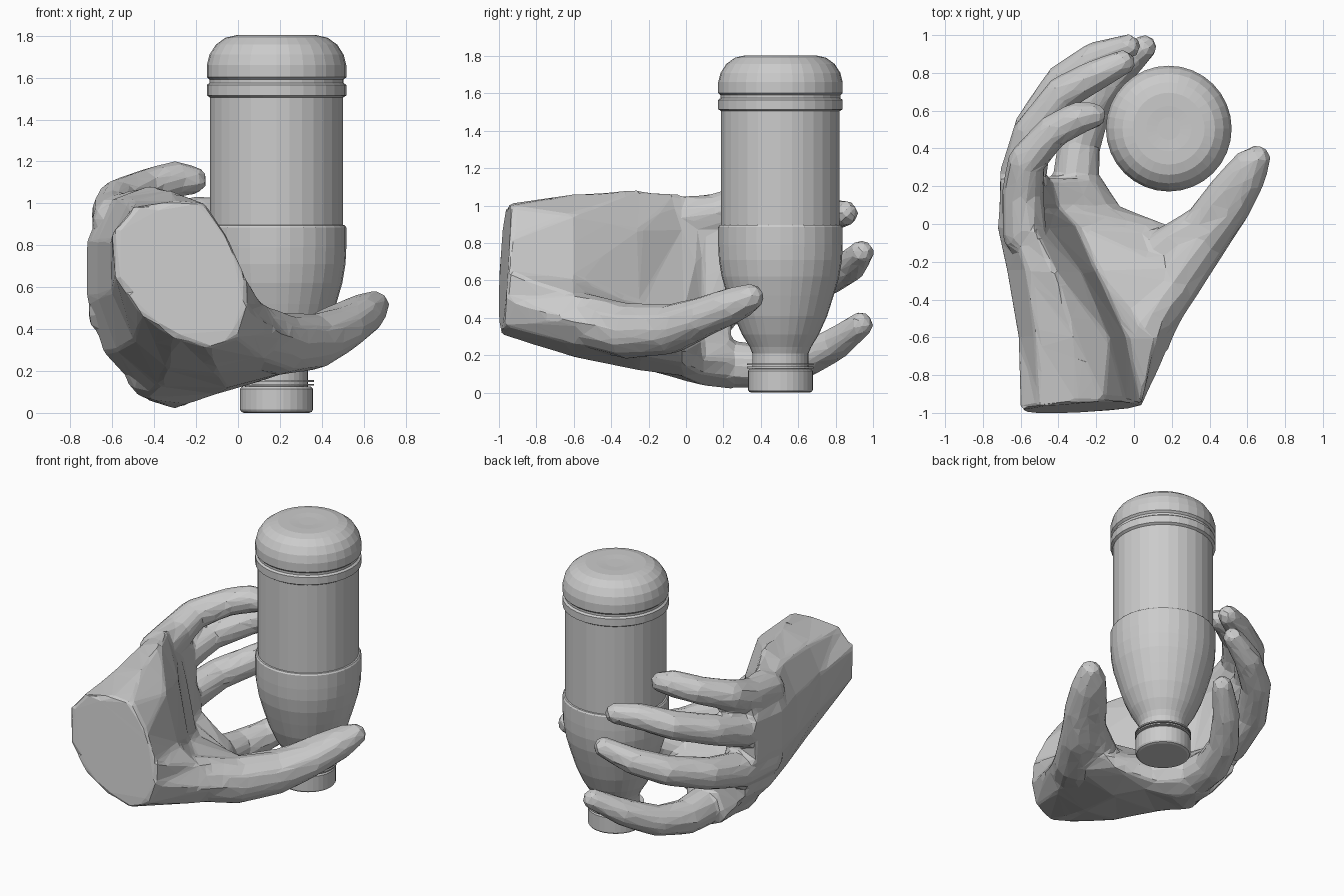
import bpy, bmesh
from math import cos, sin, pi
from mathutils import Vector

def make(name, bm):
    bmesh.ops.recalc_face_normals(bm, faces=bm.faces)
    me = bpy.data.meshes.new(name)
    bm.to_mesh(me)
    bm.free()
    ob = bpy.data.objects.new(name, me)
    bpy.context.collection.objects.link(ob)
    return ob

def loft(bm, rings):
    """Skin a list of equal-length closed rings and cap both ends."""
    rows = [[bm.verts.new(p) for p in r] for r in rings]
    n = len(rows[0])
    for a, b in zip(rows, rows[1:]):
        for i in range(n):
            j = (i + 1) % n
            bm.faces.new((a[i], a[j], b[j], b[i]))
    bm.faces.new(rows[0][::-1])
    bm.faces.new(rows[-1])

def lathe(name, profile, sides=32, cx=0.184, cy=0.505):
    bm = bmesh.new()
    loft(bm, [[(cx + r * cos(2 * pi * i / sides), cy + r * sin(2 * pi * i / sides), z)
               for i in range(sides)] for r, z in profile])
    return make(name, bm)

def finger(bm, path):
    """Chain of tapered capsules, each the hull of two small balls."""
    for a, b in zip(path, path[1:]):
        seg = bmesh.new()
        for x, y, z, r in (a, b):
            ball = bmesh.ops.create_icosphere(seg, subdivisions=2, radius=r)["verts"]
            bmesh.ops.translate(seg, verts=ball, vec=Vector((x, y, z)))
        hull = bmesh.ops.convex_hull(seg, input=seg.verts)
        junk = [v for v in hull["geom_interior"] if isinstance(v, bmesh.types.BMVert)]
        bmesh.ops.delete(seg, geom=junk, context='VERTS')
        tmp = bpy.data.meshes.new("tmp")
        bmesh.ops.recalc_face_normals(seg, faces=seg.faces)
        seg.to_mesh(tmp)
        seg.free()
        bm.from_mesh(tmp)
        bpy.data.meshes.remove(tmp)

# upside-down bottle
lathe("bottle_body", [
    (0.15, 0.10), (0.15, 0.21), (0.165, 0.245), (0.205, 0.31), (0.25, 0.41),
    (0.285, 0.52), (0.314, 0.62), (0.329, 0.71), (0.333, 0.79), (0.333, 0.885),
    (0.326, 0.895), (0.317, 0.897), (0.317, 1.505), (0.333, 1.515), (0.333, 1.565),
    (0.32, 1.575), (0.32, 1.59), (0.333, 1.602), (0.333, 1.66), (0.32, 1.71),
    (0.29, 1.757), (0.245, 1.79), (0.19, 1.803), (0.12, 1.803), (0.06, 1.80)])
# screw cap and neck rings
lathe("bottle_cap", [(0.155, 0.0), (0.168, 0.005), (0.174, 0.015), (0.174, 0.115), (0.165, 0.125), (0.14, 0.125)])
for k, z in enumerate((0.135, 0.152)):
    lathe(f"neck_ring_{k + 1}", [(0.14, z - 0.005), (0.178, z - 0.005), (0.178, z + 0.004), (0.14, z + 0.004)])

# palm sections (x, z), from the wrist cut to the knuckles
wrist = [(-.30, 1.01), (-.5, .98), (-.6, .86), (-.585, .65), (-.46, .47), (-.3, .36),
         (-.14, .31), (-.01, .36), (.04, .5), (.04, .64), (-.04, .82), (-.16, 1.0)]
heel = [(-.32, 1.06), (-.52, 1.01), (-.61, .82), (-.605, .58), (-.5, .35), (-.34, .21),
        (-.1, .19), (.12, .26), (.21, .38), (.12, .52), (-.04, .62), (-.13, .95)]
middle = [(-.42, 1.085), (-.57, 1.03), (-.67, .82), (-.67, .55), (-.58, .3), (-.38, .13),
          (-.05, .12), (.25, .2), (.39, .32), (.25, .46), (-.2, .47), (-.28, .87)]
web = [(-.53, 1.06), (-.64, 1.0), (-.72, .82), (-.72, .55), (-.64, .29), (-.43, .07),
       (-.1, .09), (.14, .16), (.22, .22), (.1, .28), (-.3, .4), (-.45, .87)]
knuckles = [(-.57, 1.05), (-.64, 1.01), (-.71, .82), (-.705, .55), (-.62, .29), (-.43, .06),
            (-.3, .02), (-.2, .08), (-.165, .17), (-.22, .27), (-.44, .42), (-.51, .87)]
# web curls round quickly on the thumb side
curl = [(a + (c - a) * .75, b + (d - b) * .75) for (a, b), (c, d) in zip(web, knuckles)]
hand_bm = bmesh.new()
rings = [[(x, -0.975 + 0.08 * (x + 0.28) + 0.08 * (z - 0.65), z) for x, z in wrist]]
for y, sec in ((-0.6, heel), (-0.25, middle), (-0.02, web), (0.09, curl), (0.24, knuckles)):
    rings.append([(x, y, z) for x, z in sec])
loft(hand_bm, rings)
bmesh.ops.recalc_face_normals(hand_bm, faces=hand_bm.faces)

# thumb: bone line plus a parallel line that flattens it
finger(hand_bm, [(0, -.6, .4, .15), (.2, -.32, .33, .15), (.37, -.08, .34, .135),
                 (.505, .08, .4, .11), (.595, .24, .465, .1), (.65, .345, .51, .075)])
finger(hand_bm, [(.15, -.15, .3, .12), (.36, .0, .37, .1), (.49, .17, .43, .1), (.6, .31, .49, .085)])
# index to little finger: (x, y, z, radius)
finger(hand_bm, [(-.58, -.05, .92, .12), (-.59, .15, .95, .115), (-.57, .33, 1.02, .1),
                 (-.43, .49, 1.08, .09), (-.3, .56, 1.115, .088), (-.215, .575, 1.11, .07)])
finger(hand_bm, [(-.6, 0, .72, .12), (-.6, .25, .76, .115), (-.545, .48, .83, .1),
                 (-.38, .69, .9, .095), (-.2, .79, .95, .085), (-.06, .855, .96, .068)])
finger(hand_bm, [(-.6, 0, .48, .12), (-.58, .25, .48, .12), (-.53, .52, .54, .105),
                 (-.38, .75, .61, .098), (-.2, .88, .68, .088), (-.03, .94, .75, .067)])
finger(hand_bm, [(-.4, 0, .2, .14), (-.31, .2, .155, .13), (-.29, .42, .14, .115),
                 (-.22, .62, .17, .1), (-.09, .8, .26, .09), (.055, .935, .365, .068)])

# fuse into one skin, then reduce it to coarse flat facets
hand = make("hand", hand_bm)
m = hand.modifiers.new("fuse", 'REMESH')
m.mode = 'VOXEL'
m.voxel_size = 0.02
m = hand.modifiers.new("soften", 'SMOOTH')
m.factor, m.iterations = 0.5, 3
m = hand.modifiers.new("facet", 'DECIMATE')
m.ratio = 0.05
